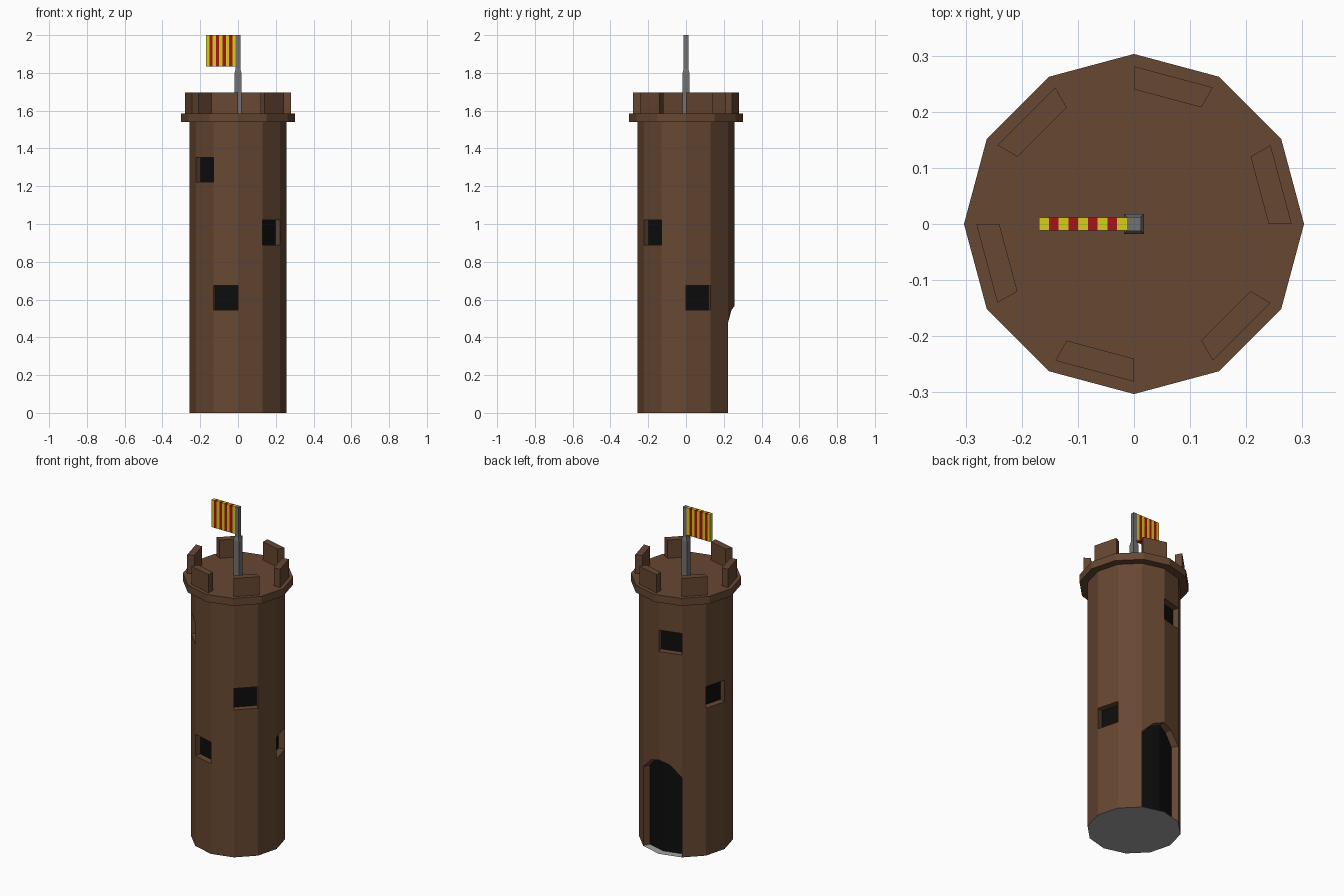
import bpy
import bmesh
from math import cos, sin, radians
from mathutils import Vector

cube = bpy.data.objects.get("Cube")
if cube:
    bpy.data.objects.remove(cube)


def material(name, rgb):
    m = bpy.data.materials.new(name)
    m.use_nodes = True
    m.diffuse_color = (*rgb, 1)
    m.node_tree.nodes["Principled BSDF"].inputs["Base Color"].default_value = (*rgb, 1)
    return m


BROWN = material("brown stone", (0.135, 0.063, 0.032))
BLACK = material("dark opening", (0.004, 0.004, 0.004))
PALE = material("pale floor", (0.36, 0.36, 0.36))
GREY = material("grey metal", (0.17, 0.17, 0.17))
YELLOW = material("flag yellow", (0.68, 0.62, 0.01))
RED = material("flag red", (0.4, 0.006, 0.01))


def polar(r, angle, z):
    return Vector((r * cos(radians(angle)), r * sin(radians(angle)), z))


def build(name, faces, mats):
    """Make an object from (points, material index) pairs."""
    bm = bmesh.new()
    for points, index in faces:
        bm.faces.new([bm.verts.new(p) for p in points]).material_index = index
    bmesh.ops.remove_doubles(bm, verts=bm.verts, dist=0.0001)
    mesh = bpy.data.meshes.new(name)
    bm.to_mesh(mesh)
    bm.free()
    for m in mats:
        mesh.materials.append(m)
    ob = bpy.data.objects.new(name, mesh)
    bpy.context.collection.objects.link(ob)
    return ob


def loft(name, loops, mat):
    """Closed solid through a stack of equal, counterclockwise loops."""
    n = len(loops[0])
    faces = [(loops[0][::-1], 0), (loops[-1], 0)]
    for low, high in zip(loops, loops[1:]):
        faces += [((low[i], low[(i + 1) % n], high[(i + 1) % n], high[i]), 0)
                  for i in range(n)]
    return build(name, faces, [mat])


def square(r, z):
    return [Vector((x * r, y * r, z)) for x, y in ((-1, -1), (1, -1), (1, 1), (-1, 1))]


# Tower wall: twelve facets, windows sunk into some, arched doorway at the back
R, TOP, STEP = 0.258, 1.56, 30
WINDOW_HEIGHT, WINDOW_DEPTH = 0.13, 0.037
windows = {0: 0.545, 8: 0.545, 5: 0.89, 10: 0.89, 3: 1.222, 7: 1.222}
faces = []


def recess(outer, inner, floor_edges=0):
    for i in range(len(outer)):
        j = (i + 1) % len(outer)
        quad = [outer[i], outer[j], inner[j], inner[i]]
        if i < floor_edges:
            faces.append(([p + Vector((0, 0, 0.003)) for p in quad], 2))
        else:
            faces.append((quad, 0))


# Doorway outline, starting at the sill
left, mid, right = (polar(R, a, 0) for a in (60, 90, 120))


def up(p, z):
    return Vector((p.x, p.y, z))


door = [left, mid, right, up(right, 0.48), up((mid + right) / 2, 0.545),
        up(mid, 0.567), up((mid + left) / 2, 0.545), up(left, 0.48)]
door_back = [Vector((p.x * 0.845, p.y * 0.845, p.z)) for p in door]
recess(door, door_back, floor_edges=2)
for half in ((0, 1, 5, 6, 7), (1, 2, 3, 4, 5)):
    faces.append(([door_back[i] for i in half], 1))
door_feet = {2: [door[7], door[6], door[5]], 3: [door[5], door[4], door[3]]}

for k in range(12):
    a, b = k * STEP, (k + 1) * STEP
    foot = door_feet.get(k, [polar(R, a, 0), polar(R, b, 0)])
    if k in windows:
        z0 = windows[k]
        z1 = z0 + WINDOW_HEIGHT
        hole = [polar(R, a, z0), polar(R, b, z0), polar(R, b, z1), polar(R, a, z1)]
        inward = polar(-WINDOW_DEPTH, (a + b) / 2, 0)
        back = [p + inward for p in hole]
        recess(hole, back)
        faces.append((back, 1))
        faces.append((foot + [hole[1], hole[0]], 0))
        foot = [hole[3], hole[2]]
    faces.append((foot + [polar(R, b, TOP), polar(R, a, TOP)], 0))

# Underside of the tower
faces.append(([polar(R, -k * STEP, 0) for k in range(12)], 2))
build("tower_wall", faces, [BROWN, BLACK, PALE])

# Roof ledge and the six merlons on every other side
loft("roof_ledge", [[polar(0.303, k * STEP, z) for k in range(12)]
                    for z in (1.54, 1.585)], BROWN)
for k in range(6):
    a = k * 60
    loft(f"merlon_{k + 1}",
         [[polar(0.24, a, z), polar(0.281, a, z),
           polar(0.281, a + STEP, z), polar(0.24, a + STEP, z)]
          for z in (1.58, 1.695)], BROWN)

# Flagpole with a thicker foot
loft("flagpole", [square(r, z) for r, z in
                  ((0.018, 1.58), (0.018, 1.8), (0.0125, 1.82), (0.0125, 2.0))], GREY)

# Flag in nine upright stripes
X0, X1, STRIPES = -0.169, -0.0125, 9
width = (X1 - X0) / STRIPES
for i in range(STRIPES):
    x = X0 + i * width
    loft(f"flag_stripe_{i + 1}",
         [[Vector((x + dx * width, y, z)) for dx, y in
           ((0, -0.0115), (1, -0.0115), (1, 0.0115), (0, 0.0115))]
          for z in (1.835, 2.0)], RED if i % 2 else YELLOW)
